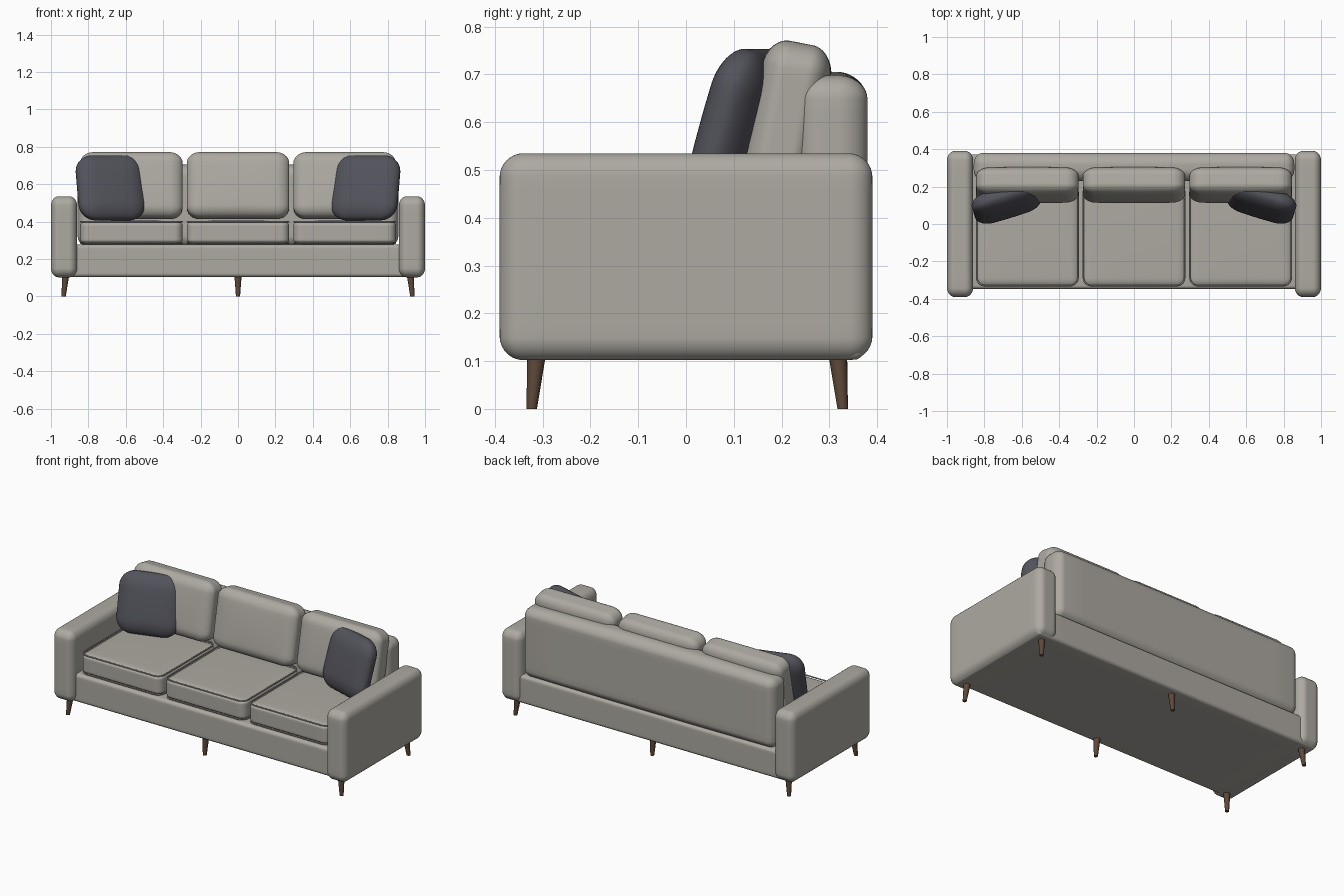
import bpy, bmesh, math
from mathutils import Vector

if "Cube" in bpy.data.objects:
    bpy.data.objects.remove(bpy.data.objects["Cube"])


def material(name, rgb):
    m = bpy.data.materials.new(name)
    m.diffuse_color = (*rgb, 1)
    m.use_nodes = True
    m.node_tree.nodes["Principled BSDF"].inputs["Base Color"].default_value = m.diffuse_color
    return m


FABRIC = material("warm_grey_fabric", (0.42, 0.40, 0.36))
DARK = material("charcoal_fabric", (0.085, 0.085, 0.105))
WOOD = material("brown_wood", (0.11, 0.065, 0.04))


def finish(bm, name, mat, loc, rot=(0, 0, 0)):
    me = bpy.data.meshes.new(name)
    bmesh.ops.recalc_face_normals(bm, faces=bm.faces)
    for f in bm.faces:
        f.smooth = True
    bm.to_mesh(me)
    bm.free()
    me.materials.append(mat)
    ob = bpy.data.objects.new(name, me)
    ob.location, ob.rotation_euler = loc, rot
    bpy.context.collection.objects.link(ob)
    return ob


def soft_box(name, half, radius, loc, rot=(0, 0, 0), mat=FABRIC, crown=0, axis=2, cuts=17):
    """Rounded box with elliptical edges, optionally crowned along one axis."""
    bm = bmesh.new()
    bmesh.ops.create_cube(bm, size=2)
    bmesh.ops.subdivide_edges(bm, edges=bm.edges[:], cuts=cuts, use_grid_fill=True)
    split = 0.4
    for v in bm.verts:
        inner, d, uv = Vector(), Vector(), list(v.co)
        for i in range(3):
            t, s = abs(v.co[i]), math.copysign(1, v.co[i])
            core = half[i] - radius[i]
            # outer part of the grid forms the rounded edge
            if t <= split:
                inner[i] = s * core * t / split
            else:
                inner[i] = s * core
                d[i] = s * math.tan(math.pi / 4 * min(1, (t - split) / (1 - split)))
        d.normalize()
        p = Vector([inner[i] + d[i] * radius[i] for i in range(3)])
        if crown:
            a, b = [i for i in range(3) if i != axis]
            p[axis] *= 1 + crown * (1 - (p[a] / half[a]) ** 2) * (1 - (p[b] / half[b]) ** 2)
        v.co = p
    return finish(bm, name, mat, loc, rot)


def piping(name, hx, hy, r, loc):
    """Thin cord round a cushion edge."""
    cu = bpy.data.curves.new(name, 'CURVE')
    cu.dimensions = '3D'
    cu.bevel_depth, cu.bevel_resolution = 0.004, 2
    pts = []
    for q, (sx, sy) in enumerate([(1, 1), (-1, 1), (-1, -1), (1, -1)]):
        for k in range(7):
            a = math.pi / 2 * (q + k / 6)
            pts.append((sx * (hx - r) + r * math.cos(a), sy * (hy - r) + r * math.sin(a), 0, 1))
    sp = cu.splines.new('POLY')
    sp.points.add(len(pts) - 1)
    for p, c in zip(sp.points, pts):
        p.co = c
    sp.use_cyclic_u = True
    cu.materials.append(FABRIC)
    ob = bpy.data.objects.new(name, cu)
    ob.location = loc
    bpy.context.collection.objects.link(ob)


def leg(name, x, y):
    """Tapered round leg splayed outwards."""
    bm = bmesh.new()
    bmesh.ops.create_cone(bm, cap_ends=True, segments=20, radius1=0.011, radius2=0.02, depth=0.12)
    sx, sy = (x > 0) - (x < 0), (y > 0) - (y < 0)
    for v in bm.verts:
        v.co.z += 0.06
        lean = 0.09 * v.co.z
        v.co.x -= sx * lean
        v.co.y -= sy * lean
    ob = finish(bm, name, WOOD, (x, y, 0))
    bpy.context.view_layer.objects.active = ob
    ob.select_set(True)
    bpy.ops.object.shade_smooth_by_angle()
    ob.select_set(False)


# frame
soft_box("base", (0.985, 0.36, 0.087), (0.02,) * 3, (0, 0.012, 0.19))
soft_box("backrest", (0.857, 0.075, 0.213), (0.05, 0.06, 0.05), (0, 0.305, 0.484),
         crown=0.04)

for side, label in ((-1, "left"), (1, "right")):
    # arms
    soft_box(label + "_arm", (0.07, 0.39, 0.2165), (0.042, 0.05, 0.05), (side * 0.93, 0, 0.3185))
    # throw pillows
    soft_box(label + "_throw_pillow", (0.184, 0.052, 0.178), (0.09, 0.046, 0.09),
             (side * 0.682, 0.115, 0.58), (math.radians(-16), 0, math.radians(-17 * side)),
             DARK, crown=0.2, axis=1)

# seat and back cushions
for x, label in ((-0.57, "left"), (0, "middle"), (0.57, "right")):
    soft_box(label + "_seat_cushion", (0.274, 0.275, 0.061), (0.045, 0.045, 0.022),
             (x, -0.058, 0.341), crown=0.06)
    for z, edge in ((0.285, "lower"), (0.399, "upper")):
        piping(f"{label}_{edge}_piping", 0.271, 0.272, 0.045, (x, -0.058, z))
    soft_box(label + "_back_cushion", (0.274, 0.07, 0.177), (0.07, 0.045, 0.06),
             (x, 0.208, 0.592), (math.radians(-11), 0, 0), crown=0.12, axis=1)

# legs
for x, label in ((-0.932, "left"), (0, "middle"), (0.932, "right")):
    leg(label + "_front_leg", x, -0.323)
    leg(label + "_back_leg", x, 0.328)
